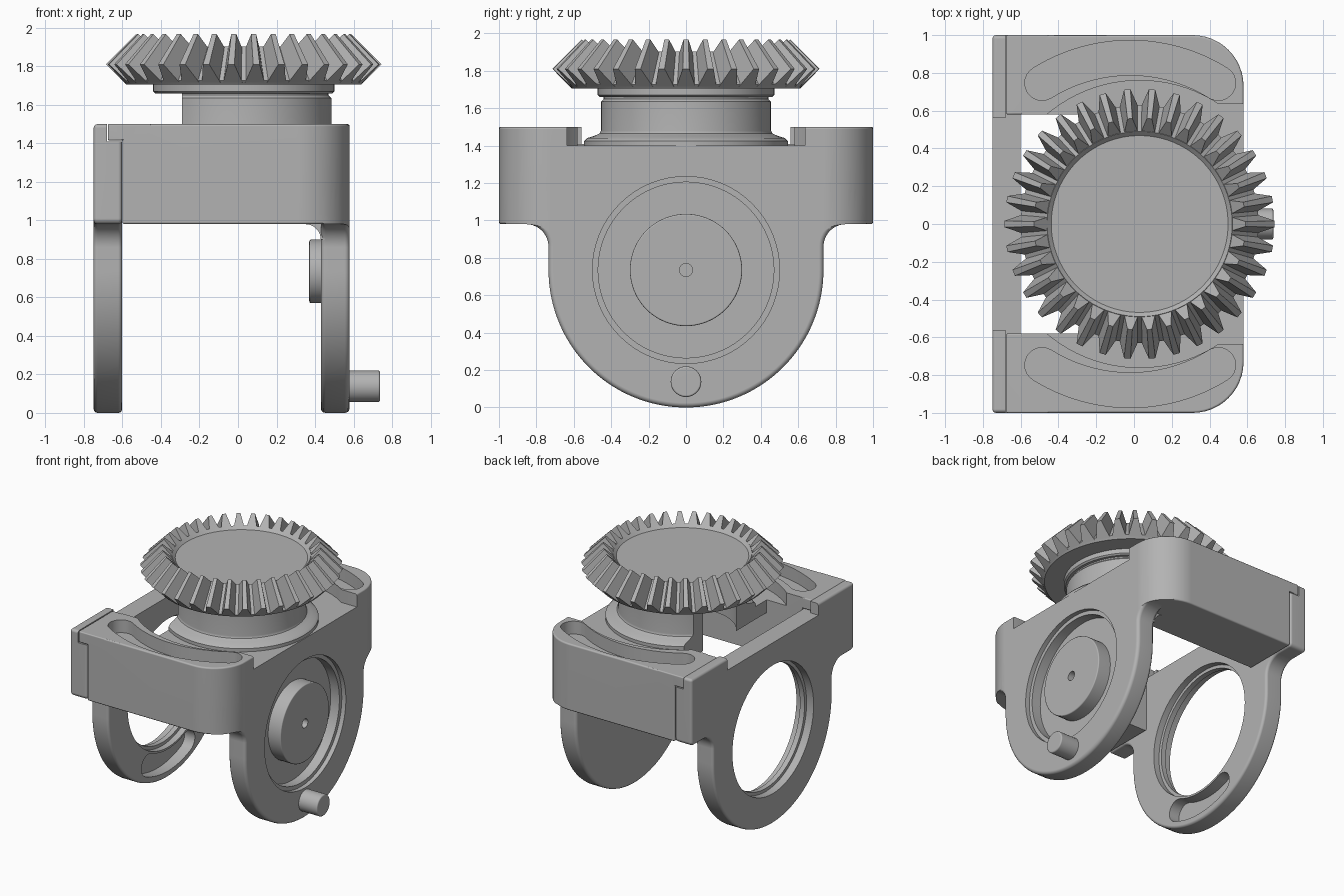
import bpy, bmesh
from math import sin, cos, pi, radians
from mathutils import Vector

cube = bpy.data.objects.get("Cube")
if cube:
    bpy.data.objects.remove(cube, do_unlink=True)

grey = bpy.data.materials.new("machined_grey")
grey.use_nodes = True
grey.diffuse_color = (0.45, 0.45, 0.45, 1)
grey.node_tree.nodes["Principled BSDF"].inputs["Base Color"].default_value = (0.45, 0.45, 0.45, 1)

GX = 0.03      # gear axis in x
HZ = 0.735     # side hub height
AXES = {"x": lambda u, v, w: (w, u, v), "y": lambda u, v, w: (u, w, v), "z": lambda u, v, w: (u, v, w)}


def finish(name, bm):
    bmesh.ops.recalc_face_normals(bm, faces=bm.faces)
    mesh = bpy.data.meshes.new(name)
    bm.to_mesh(mesh)
    bm.free()
    mesh.materials.append(grey)
    ob = bpy.data.objects.new(name, mesh)
    bpy.context.collection.objects.link(ob)
    return ob


def apply(ob, mod):
    bpy.ops.object.select_all(action="DESELECT")
    bpy.context.view_layer.objects.active = ob
    ob.select_set(True)
    bpy.ops.object.modifier_apply(modifier=mod.name)


def prism(name, pts, axis, a, b, bevel=0):
    """Extrude a 2D outline along an axis, with optional rounded rims."""
    bm = bmesh.new()
    low, high = ([bm.verts.new(AXES[axis](u, v, w)) for u, v in pts] for w in (a, b))
    bm.faces.new(low)
    bm.faces.new(high)
    n = len(pts)
    for i in range(n):
        j = (i + 1) % n
        bm.faces.new((low[i], low[j], high[j], high[i]))
    ob = finish(name, bm)
    if bevel:
        mod = ob.modifiers.new("rim", "BEVEL")
        mod.width, mod.segments = bevel, 3
        mod.limit_method, mod.angle_limit = "ANGLE", radians(50)
        apply(ob, mod)
    return ob


def combine(ob, tool, operation="DIFFERENCE"):
    mod = ob.modifiers.new("combine", "BOOLEAN")
    mod.operation, mod.object, mod.solver = operation, tool, "EXACT"
    apply(ob, mod)
    bpy.data.objects.remove(tool, do_unlink=True)


def arc(cx, cy, r, a0, a1, n=12):
    angles = [radians(a0 + (a1 - a0) * i / n) for i in range(n + 1)]
    return [(cx + r * cos(t), cy + r * sin(t)) for t in angles]


def circle(cx, cy, r, n=64):
    return arc(cx, cy, r, 0, 360, n)[:-1]


def rect(u0, u1, v0, v1):
    return [(u0, v0), (u1, v0), (u1, v1), (u0, v1)]


def arc_slot(cx, cy, r, w, mid, half):
    """Curved slot with round ends."""
    a0, a1 = mid - half, mid + half
    e1, e0 = (arc(cx, cy, r, a, a, 1)[0] for a in (a1, a0))
    return (arc(cx, cy, r + w, a0, a1, 24) + arc(*e1, w, a1, a1 + 180)[1:-1]
            + arc(cx, cy, r - w, a1, a0, 24) + arc(*e0, w, a0 + 180, a0 + 360)[1:-1])


def side_outline(top):
    """Round-bottomed side plate with flared shoulders."""
    half = (arc(0, HZ, HZ, -90, 0, 32) + arc(0.855, 0.86, 0.12, 180, 90)
            + arc(0.97, 1.01, 0.03, -90, 0, 4) + [(1, top)])
    return half + [(-u, v) for u, v in reversed(half[1:])]


def block_outline():
    """Rectangle with two round corners, seen from above."""
    return ([(-0.6, 1), (-0.6, -1)] + arc(0.31, -0.73, 0.27, -90, 0) + arc(0.31, 0.73, 0.27, 0, 90))


def lathe(bm, profile, n=96):
    rings = []
    for r, z in profile:
        rings.append([bm.verts.new((GX + r * cos(2 * pi * i / n), r * sin(2 * pi * i / n), z)) for i in range(n)])
    for lo, hi in zip(rings, rings[1:]):
        for i in range(n):
            j = (i + 1) % n
            bm.faces.new((lo[i], lo[j], hi[j], hi[i]))
    bm.faces.new(rings[0])
    bm.faces.new(rings[-1])


# Main block with two tabs that lap over the ring plate
body = prism("bracket_body", block_outline(), "z", 0.98, 1.5, 0.012)
for s in (-1, 1):
    tab = prism("tab", rect(-0.676, -0.45, min(s * 0.58, s), max(s * 0.58, s)), "z", 1.415, 1.5, 0.008)
    combine(body, tab, "UNION")

# Solid hub plate hanging from the block, plus its inner fillet
hub_plate = prism("hub_plate", side_outline(1.2), "x", 0.43, 0.58, 0.025)
combine(hub_plate, prism("trim", block_outline(), "z", -1, 3), "INTERSECT")
combine(body, hub_plate, "UNION")
fillet = [(0.5, 0.9), (0.5, 1.05), (0.35, 1.05)] + arc(0.35, 0.9, 0.08, 90, 0, 8)
combine(body, prism("fillet", fillet, "y", -0.74, 0.74), "UNION")

# Gear clearance and curved pockets in the top
combine(body, prism("clearance", circle(GX, 0, 0.76, 96), "z", 1.4, 2))
combine(body, prism("clearance_exit", rect(GX, 0.8, -0.635, 0.635), "z", 1.4, 2))
for mid in (90, -90):
    combine(body, prism("pocket", arc_slot(-0.02, 0, 0.88, 0.092, mid, 32), "z", 1.4, 2))

# Neck rising out of the block, cut off beside the open bay
bm = bmesh.new()
lathe(bm, [(0.545, 1.38), (0.545, 1.425), (0.53, 1.44), (0.49, 1.452), (0.463, 1.465), (0.455, 1.48),
           (0.455, 1.635), (0.44, 1.65), (0.44, 1.67)])
combine(body, finish("neck", bm), "UNION")
combine(body, prism("bay", rect(-0.9, -0.29, -0.58, 0.58), "z", 0.5, 1.68))

# Hollow underside and bore through the neck
combine(body, prism("cavity", rect(-0.5, 0.43, -0.58, 0.58), "z", 0.5, 1.3))
combine(body, prism("neck_bore", circle(GX, 0, 0.38), "z", 1.2, 1.8))

# Ring recess around the outer hub
combine(body, prism("recess_rim", circle(0, HZ, 0.5), "x", 0.545, 0.8))
combine(body, prism("recess", circle(0, HZ, 0.47), "x", 0.47, 0.8))

# Outer hub disc with centre hole, inner boss and locating pin
disc = prism("hub_disc", circle(0, HZ, 0.3), "x", 0.46, 0.578, 0.008)
combine(disc, prism("hole", circle(0, HZ, 0.035, 24), "x", 0.51, 0.7))
boss = prism("inner_boss", circle(0, HZ, 0.165, 48), "x", 0.37, 0.44, 0.01)
pin = prism("locating_pin", circle(0, 0.138, 0.082, 32), "x", 0.55, 0.738, 0.01)

# Open ring plate on the opposite side, with a retaining lip inside its bore
ring_plate = prism("ring_plate", side_outline(1.5), "x", -0.75, -0.602, 0.02)
combine(ring_plate, prism("step", rect(-1.2, 1.2, 1.41, 1.7), "x", -0.68, -0.4))
combine(ring_plate, prism("notch", rect(-0.56, 0.56, 1.41, 1.7), "x", -0.9, -0.4))
combine(ring_plate, prism("bore", circle(0, HZ, 0.475), "x", -0.9, -0.4))
combine(ring_plate, prism("outer_counterbore", circle(0, HZ, 0.5), "x", -0.9, -0.69))
combine(ring_plate, prism("inner_counterbore", circle(0, HZ, 0.5), "x", -0.65, -0.4))
combine(ring_plate, prism("pin_slot", arc_slot(0, HZ, 0.6, 0.085, -90, 24), "x", -0.69, -0.4))

# Bevel gear: turned blank plus tapered teeth
bm = bmesh.new()
lathe(bm, [(0.46, 1.66), (0.472, 1.67), (0.472, 1.705), (0.61, 1.705), (0.63, 1.727), (0.49, 1.902), (0.468, 1.88)])
TEETH = 34
for k in range(TEETH):
    t = 2 * pi * k / TEETH
    out, side = Vector((cos(t), sin(t), 0)), Vector((-sin(t), cos(t), 0))

    def section(root, root_w, tip, tip_w):
        spots = [(root, -root_w), (root, root_w), (tip, tip_w), (tip, -tip_w)]
        return [bm.verts.new(Vector((GX, 0, z)) + out * r + side * w) for (r, z), w in spots]

    a = section((0.62, 1.716), 0.05, (0.715, 1.81), 0.017)
    b = section((0.482, 1.89), 0.038, (0.56, 1.967), 0.013)
    bm.faces.new(a)
    bm.faces.new(b)
    for i in range(4):
        j = (i + 1) % 4
        bm.faces.new((a[i], a[j], b[j], b[i]))
gear = finish("bevel_gear", bm)

# Smooth the round surfaces, keep edges crisp and large faces flat
for ob in (body, disc, boss, pin, ring_plate, gear):
    bpy.ops.object.select_all(action="DESELECT")
    ob.select_set(True)
    bpy.context.view_layer.objects.active = ob
    bpy.ops.object.shade_smooth_by_angle(angle=radians(32))
    mod = ob.modifiers.new("flat_faces", "WEIGHTED_NORMAL")
    mod.keep_sharp = True
